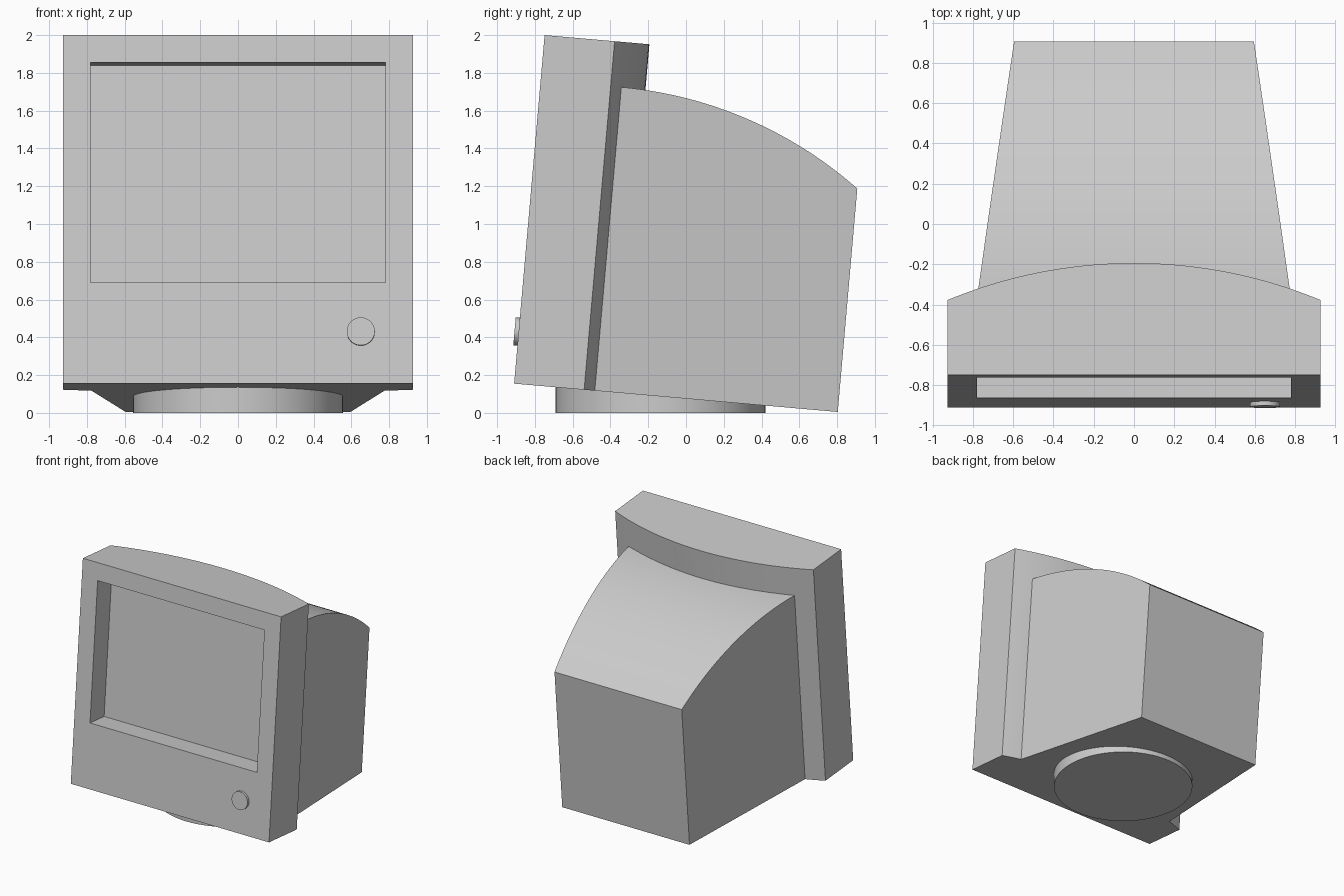
import bpy, bmesh
from math import radians, sqrt, cos, sin, asin
from mathutils import Matrix, Vector

if "Cube" in bpy.data.objects:
    bpy.data.objects.remove(bpy.data.objects["Cube"])

# Monitor housing is built upright from its front bottom edge, then leaned back 5 degrees
TILT = Matrix.Translation((0, -0.91, 0.155)) @ Matrix.Rotation(radians(-5), 4, 'X')
W, H = 0.927, 1.852


def finish(name, bm, matrix=Matrix()):
    bmesh.ops.recalc_face_normals(bm, faces=bm.faces)
    mesh = bpy.data.meshes.new(name)
    bm.to_mesh(mesh)
    bm.free()
    mesh.shade_smooth()
    mesh.set_sharp_from_angle(angle=radians(30))
    obj = bpy.data.objects.new(name, mesh)
    bpy.context.collection.objects.link(obj)
    obj.matrix_basis = matrix
    return obj


def prism(points, offset):
    bm = bmesh.new()
    face = bm.faces.new([bm.verts.new(p) for p in points])
    ext = bmesh.ops.extrude_face_region(bm, geom=[face], use_keep_orig=True)
    moved = [g for g in ext['geom'] if isinstance(g, bmesh.types.BMVert)]
    bmesh.ops.translate(bm, verts=moved, vec=offset)
    bmesh.ops.recalc_face_normals(bm, faces=bm.faces)
    return bm


def cylinder(radius, depth, matrix, segments=64):
    bm = bmesh.new()
    bmesh.ops.create_cone(bm, cap_ends=True, segments=segments, radius1=radius,
                          radius2=radius, depth=depth, matrix=matrix)
    return bm


# Front bezel: bowed back, flat front
R = 2.415
half = asin(W / R)
N = 40
arc = []
for i in range(N + 1):
    a = half * (1 - 2 * i / N)
    arc.append((R * sin(a), 0.557 - R + R * cos(a), 0))
bm = prism([(-W, 0, 0), (W, 0, 0)] + arc, (0, 0, H))

# Screen recess: inset the front face, then push it in
front = min(bm.faces, key=lambda f: f.calc_center_median().y)
bmesh.ops.inset_individual(bm, faces=[front], thickness=0.1)
for v in front.verts:
    v.co.x = 0.78 if v.co.x > 0 else -0.78
    v.co.z = 1.706 if v.co.z > H / 2 else 0.537
inner = bmesh.ops.extrude_discrete_faces(bm, faces=[front])['faces'][0]
bmesh.ops.translate(bm, verts=inner.verts, vec=(0, 0.19, 0))
finish("front_bezel", bm, TILT)

# Rear housing: arched top profile, narrowing to the back
R2, Y0, Y1, TOP = 2.178, 0.426, 1.72, 1.613
profile = [(0.40, 0), (Y1, 0)]
M = 32
for i in range(M + 1):
    y = Y1 + (Y0 - Y1) * i / M
    profile.append((y, TOP - R2 + sqrt(R2 ** 2 - (y - Y0) ** 2)))
profile.append((0.40, TOP))
bm = prism([(-1, y, z) for y, z in profile], (2, 0, 0))
for v in bm.verts:
    v.co.x *= 0.777 + (0.595 - 0.777) * (v.co.y - 0.42) / (Y1 - 0.42)
finish("rear_housing", bm, TILT)

# Power button
turn = Matrix.Translation((0.65, 0, 0.276)) @ Matrix.Rotation(radians(90), 4, 'X')
finish("power_button", cylinder(0.074, 0.044, turn, 48), TILT)

# Round swivel base
finish("swivel_base", cylinder(0.555, 0.15, Matrix.Translation((0, -0.135, 0.075))))
